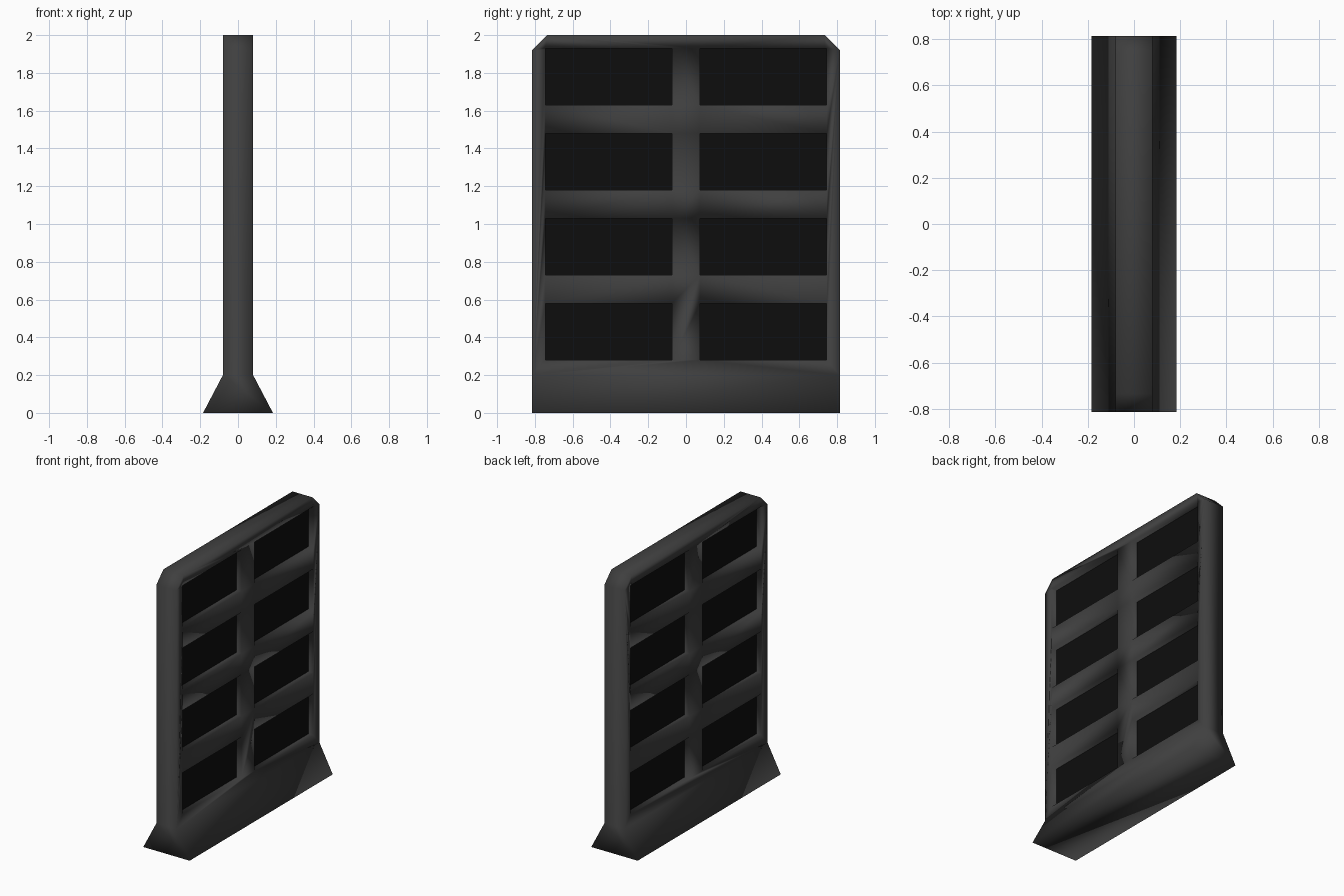
import bpy, bmesh
from mathutils import Matrix, Vector

if "Cube" in bpy.data.objects:
    bpy.data.objects.remove(bpy.data.objects["Cube"])

HALF_Y, HALF_X, FOOT_X, TOP, FOOT_TOP = 0.815, 0.08, 0.185, 2.0, 0.2
WIN_Y, WIN_W, WIN_H = 0.41, 0.67, 0.30
WIN_Z = [0.43 + 0.45 * i for i in range(4)]
DEPTH, PLATE = 0.046, 0.005


def material(name, colour):
    m = bpy.data.materials.new(name)
    m.diffuse_color = (*colour, 1)
    m.use_nodes = True
    m.node_tree.nodes["Principled BSDF"].inputs["Base Color"].default_value = m.diffuse_color
    return m


def make_object(name, bm, mat):
    bmesh.ops.recalc_face_normals(bm, faces=bm.faces)
    me = bpy.data.meshes.new(name)
    bm.to_mesh(me)
    bm.free()
    me.materials.append(mat)
    ob = bpy.data.objects.new(name, me)
    bpy.context.collection.objects.link(ob)
    return ob


def window_boxes(x_mid, x_size):
    """One box per window, on both broad sides."""
    bm = bmesh.new()
    for sx in (-1, 1):
        for sy in (-1, 1):
            for z in WIN_Z:
                m = Matrix.Translation((sx * x_mid, sy * WIN_Y, z)) @ \
                    Matrix.Diagonal((x_size, WIN_W, WIN_H, 1))
                bmesh.ops.create_cube(bm, size=1, matrix=m)
    return bm


grey = material("charcoal", (0.05, 0.05, 0.05))
black = material("near_black", (0.004, 0.004, 0.004))

# Frame: flared-foot profile extruded along y, top corners chamfered
bm = bmesh.new()
profile = [(-FOOT_X, 0), (FOOT_X, 0), (HALF_X, FOOT_TOP), (HALF_X, TOP),
           (-HALF_X, TOP), (-HALF_X, FOOT_TOP)]
face = bm.faces.new([bm.verts.new((x, -HALF_Y, z)) for x, z in profile])
ext = bmesh.ops.extrude_face_region(bm, geom=[face])
bmesh.ops.translate(bm, vec=Vector((0, 2 * HALF_Y, 0)),
                    verts=[v for v in ext["geom"] if isinstance(v, bmesh.types.BMVert)])
top_edges = [e for e in bm.edges
             if all(v.co.z > TOP - 0.01 for v in e.verts)
             and abs(e.verts[0].co.y - e.verts[1].co.y) < 0.01]
bmesh.ops.bevel(bm, geom=top_edges, offset=0.08, segments=1, affect='EDGES')
frame = make_object("frame", bm, grey)

# Window recesses
cutter = make_object("recess_cutter",
                     window_boxes(HALF_X - DEPTH + 0.1, 0.2), grey)
mod = frame.modifiers.new("recesses", 'BOOLEAN')
mod.operation = 'DIFFERENCE'
mod.solver = 'EXACT'
mod.object = cutter
deps = bpy.context.evaluated_depsgraph_get()
cut = bpy.data.meshes.new_from_object(frame.evaluated_get(deps))
frame.modifiers.clear()
frame.data = cut
for p in cut.polygons:
    p.use_smooth = True
bpy.data.objects.remove(cutter)

# Dark panels on the recess floors
make_object("dark_panels", window_boxes(HALF_X - DEPTH + PLATE / 2, PLATE), black)
